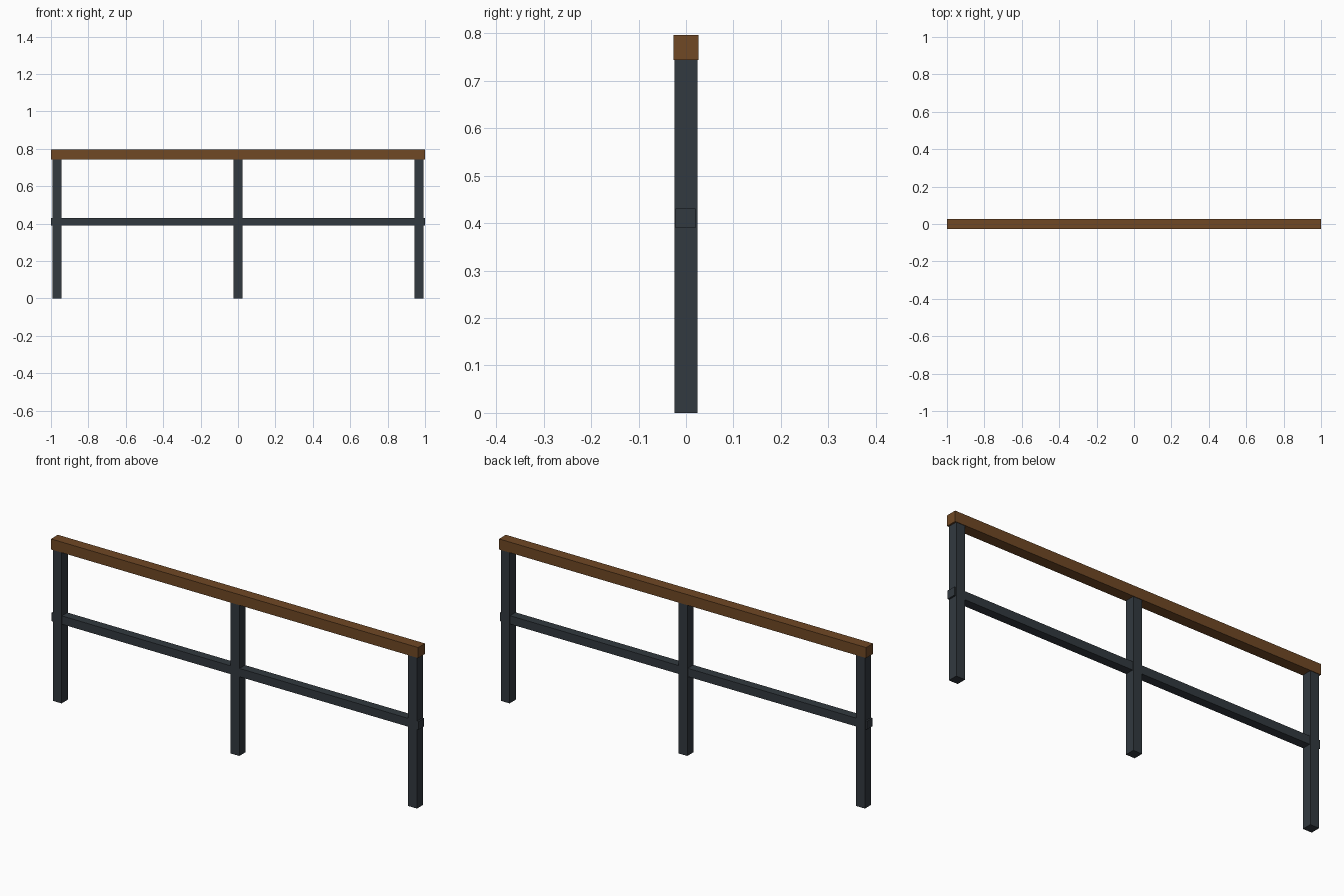
import bpy

if "Cube" in bpy.data.objects:
    bpy.data.objects.remove(bpy.data.objects["Cube"])


def material(name, color):
    mat = bpy.data.materials.new(name)
    mat.diffuse_color = color
    mat.use_nodes = True
    mat.node_tree.nodes["Principled BSDF"].inputs["Base Color"].default_value = mat.diffuse_color
    return mat


def box(name, center, size, mat):
    bpy.ops.mesh.primitive_cube_add(size=1, location=center)
    obj = bpy.context.object
    obj.name = name
    obj.scale = size
    bpy.ops.object.transform_apply(location=False, rotation=False, scale=True)
    obj.data.materials.append(mat)
    return obj


wood = material("wood", (0.16, 0.065, 0.018, 1))
metal = material("dark_metal", (0.032, 0.041, 0.05, 1))

# Wooden handrail resting on the posts
box("handrail", (0, 0, 0.77), (2, 0.053, 0.052), wood)

# Lower rail running through the posts, ends just poking out
box("middle_rail", (0, -0.001, 0.41), (2, 0.043, 0.041), metal)

# Three square posts
for name, x in (("left_post", -0.968), ("centre_post", 0), ("right_post", 0.968)):
    box(name, (x, 0, 0.372), (0.048, 0.048, 0.744), metal)
